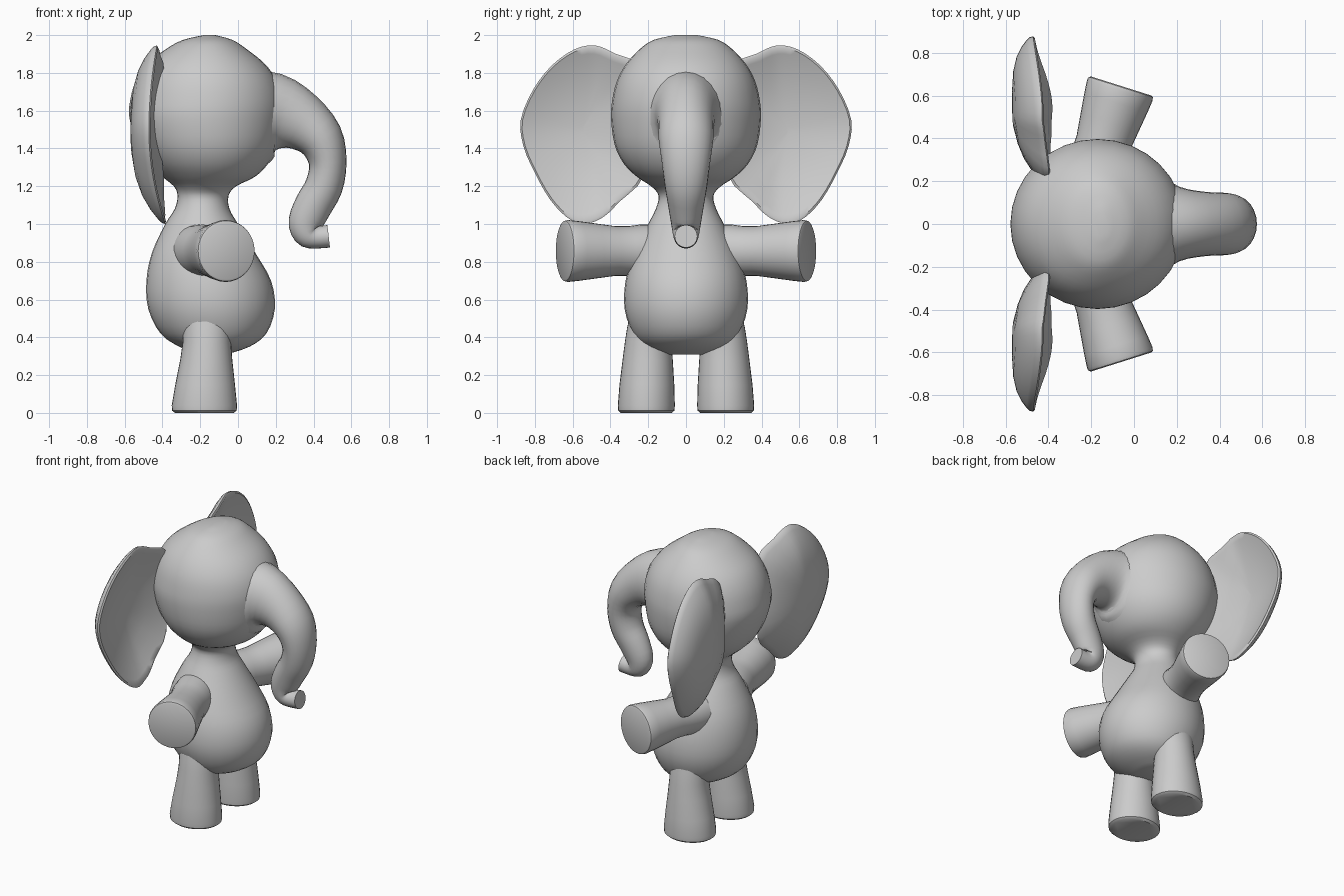
import bpy, bmesh, math
from mathutils import Vector

cube = bpy.data.objects.get("Cube")
if cube:
    bpy.data.objects.remove(cube, do_unlink=True)

grey = bpy.data.materials.new("soft_grey")
grey.use_nodes = True
colour = (0.6, 0.6, 0.6, 1)
grey.diffuse_color = colour
grey.node_tree.nodes["Principled BSDF"].inputs["Base Color"].default_value = colour


def smooth_path(points, steps=3, closed=False):
    """Catmull-Rom interpolation of tuples of any length."""
    pts = [Vector(p) for p in points]
    n = len(pts)
    pick = (lambda i: pts[i % n]) if closed else (lambda i: pts[min(max(i, 0), n - 1)])
    out = []
    for i in range(n if closed else n - 1):
        a, b, c, d = (pick(i + k) for k in (-1, 0, 1, 2))
        for s in range(steps):
            t = s / steps
            out.append((b * 2 + (c - a) * t + (a * 2 - b * 5 + c * 4 - d) * t * t
                        + (b * 3 - a - c * 3 + d) * t ** 3) / 2)
    return out if closed else out + [pts[-1]]


def ellipse(centre, u, v, sides=32):
    angles = [math.tau * i / sides for i in range(sides)]
    return [Vector(centre) + u * math.cos(a) + v * math.sin(a) for a in angles]


def loft(name, rings, sharp=50):
    """Skin a list of equal rings and cap both ends."""
    bm = bmesh.new()
    rows = [[bm.verts.new(p) for p in ring] for ring in rings]
    n = len(rows[0])
    for low, high in zip(rows, rows[1:]):
        for i in range(n):
            j = (i + 1) % n
            bm.faces.new((low[i], low[j], high[j], high[i]))
    bm.faces.new(rows[0][::-1])
    bm.faces.new(rows[-1])
    bmesh.ops.recalc_face_normals(bm, faces=bm.faces)
    mesh = bpy.data.meshes.new(name)
    bm.to_mesh(mesh)
    bm.free()
    mesh.materials.append(grey)
    obj = bpy.data.objects.new(name, mesh)
    bpy.context.collection.objects.link(obj)
    bpy.ops.object.select_all(action='DESELECT')
    obj.select_set(True)
    bpy.context.view_layer.objects.active = obj
    bpy.ops.object.shade_smooth_by_angle(angle=math.radians(sharp))
    return obj


X, Y, Z = Vector((1, 0, 0)), Vector((0, 1, 0)), Vector((0, 0, 1))

# Body, neck and head in one skin: height, back, front, half width
profile = [
    (0.31, -0.2, -0.06, 0.1), (0.35, -0.31, 0.06, 0.21), (0.42, -0.41, 0.15, 0.28),
    (0.55, -0.475, 0.195, 0.325), (0.7, -0.485, 0.175, 0.32), (0.85, -0.455, 0.09, 0.275),
    (1.0, -0.385, 0, 0.2), (1.08, -0.335, -0.045, 0.16), (1.15, -0.32, -0.05, 0.145),
    (1.2, -0.34, -0.01, 0.185), (1.25, -0.4, 0.09, 0.26), (1.32, -0.47, 0.16, 0.33),
    (1.42, -0.53, 0.21, 0.378), (1.56, -0.575, 0.235, 0.397), (1.66, -0.57, 0.235, 0.39),
    (1.76, -0.54, 0.205, 0.365), (1.85, -0.48, 0.14, 0.315), (1.93, -0.375, 0.04, 0.24),
    (1.975, -0.29, -0.03, 0.17), (2.0, -0.18, -0.12, 0.06)]
loft("body_and_head", [
    ellipse(((back + front) / 2, 0, z), X * (front - back) / 2, Y * half)
    for z, back, front, half in smooth_path(profile)], 80)

# Trunk: x, z, radius in the bending plane, half width
trunk = smooth_path([
    (0.1, 1.57, 0.26, 0.25), (0.21, 1.585, 0.21, 0.175), (0.335, 1.54, 0.158, 0.15),
    (0.435, 1.45, 0.125, 0.145), (0.475, 1.325, 0.1, 0.128), (0.455, 1.2, 0.1, 0.112),
    (0.4, 1.1, 0.1, 0.095), (0.36, 1.01, 0.093, 0.08), (0.37, 0.95, 0.078, 0.07),
    (0.41, 0.93, 0.06, 0.062), (0.48, 0.935, 0.06, 0.06)])
rings = []
for i, (x, z, radius, half) in enumerate(trunk):
    step = trunk[min(i + 1, len(trunk) - 1)] - trunk[max(i - 1, 0)]
    across = Vector((-step[1], 0, step[0])).normalized()
    rings.append(ellipse((x, 0, z), across * radius, Y * half, 24))
loft("trunk", rings)

# Ear outline: distance from the middle, height
ear_outline = smooth_path([
    (0.22, 1.82), (0.37, 1.9), (0.48, 1.945), (0.59, 1.925), (0.71, 1.84), (0.81, 1.71),
    (0.875, 1.55), (0.86, 1.41), (0.8, 1.27), (0.72, 1.13), (0.63, 1.035), (0.54, 1.0),
    (0.44, 1.035), (0.35, 1.12), (0.22, 1.26), (0.2, 1.55)], 3, True)


def ear_ring(scale, depth, side):
    """Outline shrunk towards its centre, following the bowed rim."""
    ring = []
    for y, z in ear_outline:
        y, z = 0.55 + (y - 0.55) * scale, 1.5 + (z - 1.5) * scale
        bow = ((z - 1.5) / 0.48) ** 2 * (0.05 if z > 1.5 else 0.08)
        ring.append(Vector((-0.46 + bow + 0.2 * max(0, 0.48 - y) - depth, side * y, z)))
    return ring


for side, label in ((1, "left"), (-1, "right")):
    # Dished front and rounded back of the ear
    front = [(s, 0.05 * (1 - s * s)) for s in (0.05, 0.3, 0.55, 0.75, 0.9, 0.97)]
    back = [(s, 0.025 + 0.085 * (1 - s ** 4))
            for s in (0.985, 0.94, 0.85, 0.7, 0.5, 0.25, 0.05)]
    loft(label + "_ear", [ear_ring(s, d, side) for s, d in front + [(1, 0.012)] + back])

    # Arm: distance along axis from the hand, radius
    axis = Vector((0.3, side * 0.95, 0)).normalized()
    across = Vector((axis.y, -axis.x, 0))
    hand = Vector((-0.06, side * 0.645, 0.857))
    arm = [(0.5, 0.14), (0.42, 0.14), (0.36, 0.132), (0.28, 0.132), (0.18, 0.145),
           (0.08, 0.158), (0.02, 0.164), (0.005, 0.16), (0, 0.15)]
    loft(label + "_arm", [ellipse(hand - axis * d, across * r * 0.98, Z * r)
                          for d, r in arm], 40)

    # Leg: height, centre x, centre y, radius along x, radius along y
    leg = [(0, -0.178, 0.21, 0.155, 0.135), (0.012, -0.178, 0.21, 0.171, 0.149),
           (0.04, -0.178, 0.21, 0.173, 0.151), (0.15, -0.174, 0.207, 0.158, 0.145),
           (0.28, -0.168, 0.203, 0.138, 0.133), (0.38, -0.165, 0.2, 0.127, 0.123),
           (0.45, -0.165, 0.19, 0.13, 0.122), (0.55, -0.165, 0.17, 0.14, 0.12)]
    loft(label + "_leg", [ellipse((x, side * y, z), X * rx, Y * ry)
                          for z, x, y, rx, ry in leg], 40)
